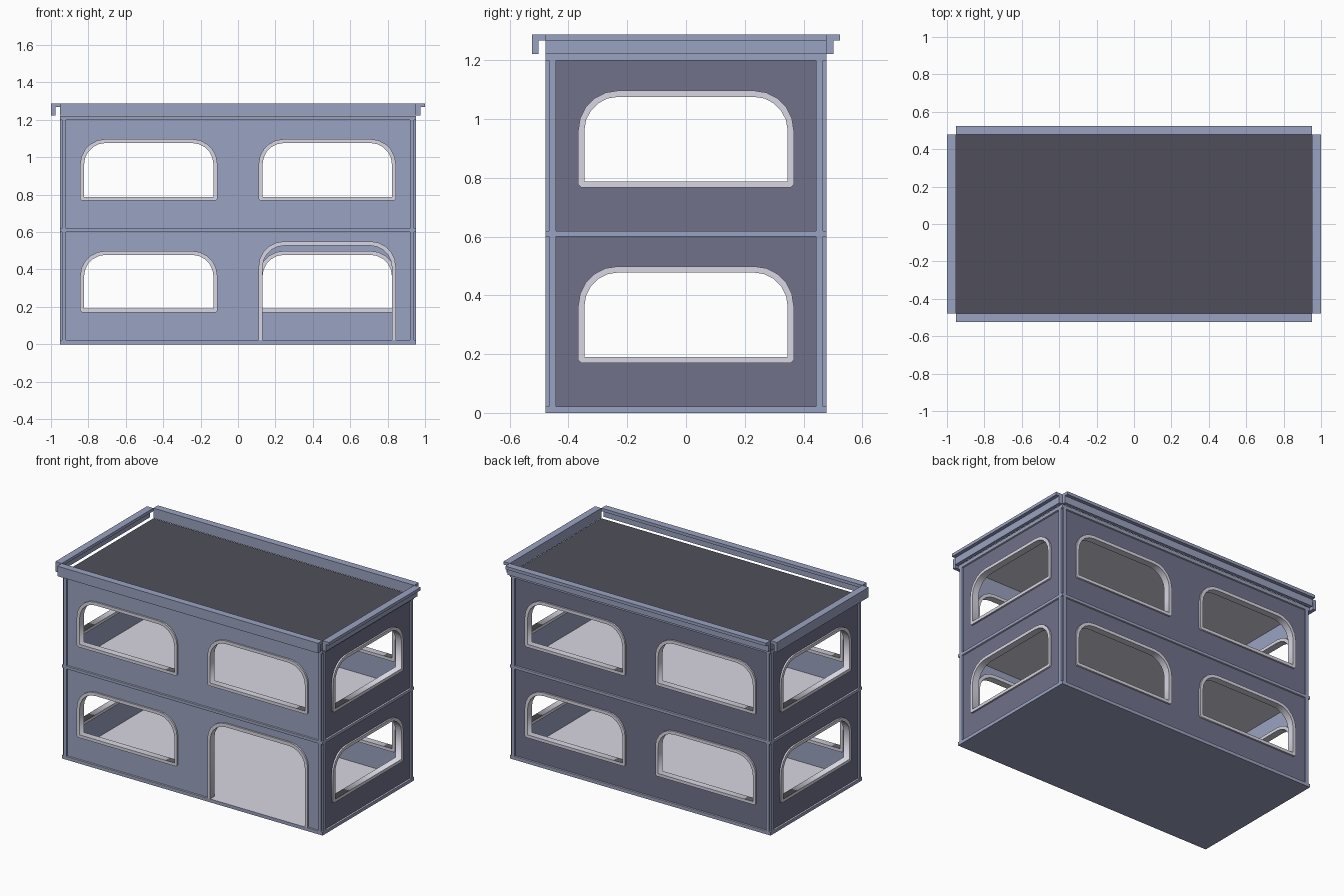
import bpy, bmesh, math
from mathutils import Matrix, Vector

if "Cube" in bpy.data.objects:
    bpy.data.objects.remove(bpy.data.objects["Cube"])


def mat(name, rgb):
    m = bpy.data.materials.new(name)
    lin = [((c / 255 + 0.055) / 1.055) ** 2.4 for c in rgb]
    m.diffuse_color = (*lin, 1)
    m.use_nodes = True
    m.node_tree.nodes["Principled BSDF"].inputs["Base Color"].default_value = m.diffuse_color
    return m


BLUE = mat("blue trim", (154, 162, 193))
SIDE = mat("grey violet wall", (112, 113, 138))
LIGHT = mat("light grey", (216, 214, 226))
DARK = mat("dark grey", (80, 79, 91))


def box(name, lo, hi, material, top=None, bottom=None):
    bm = bmesh.new()
    bmesh.ops.create_cube(bm, size=1)
    for v in bm.verts:
        v.co = Vector([lo[i] + (v.co[i] + 0.5) * (hi[i] - lo[i]) for i in range(3)])
    bm.normal_update()
    for f in bm.faces:
        if top and f.normal.z > 0.5:
            f.material_index = 1
        elif bottom and f.normal.z < -0.5:
            f.material_index = 2
    me = bpy.data.meshes.new(name)
    bm.to_mesh(me)
    bm.free()
    for m in (material, top or material, bottom or material):
        me.materials.append(m)
    ob = bpy.data.objects.new(name, me)
    bpy.context.collection.objects.link(ob)
    return ob


def plate(name, loops, angle, outer, inner, material, back=None):
    """Flat outline with holes, given thickness and stood up facing one side."""
    cu = bpy.data.curves.new(name, 'CURVE')
    cu.dimensions = '2D'
    cu.fill_mode = 'BOTH'
    cu.extrude = (outer - inner) / 2
    for pts in loops:
        sp = cu.splines.new('POLY')
        sp.points.add(len(pts) - 1)
        for p, (x, y) in zip(sp.points, pts):
            p.co = (x, y, 0, 1)
        sp.use_cyclic_u = True
    cu.materials.append(material)
    ob = bpy.data.objects.new(name, cu)
    bpy.context.collection.objects.link(ob)
    ob.matrix_world = (Matrix.Rotation(angle, 4, 'Z') @ Matrix.Rotation(math.pi / 2, 4, 'X')
                       @ Matrix.Translation((0, 0, (outer + inner) / 2)))
    bpy.ops.object.select_all(action='DESELECT')
    ob.select_set(True)
    bpy.context.view_layer.objects.active = ob
    bpy.ops.object.convert(target='MESH')
    # Room side of the plate
    if back:
        me = bpy.context.view_layer.objects.active.data
        me.materials.append(back)
        for f in me.polygons:
            if f.center.z < -0.001:
                f.material_index = 1


def arch(cx, half, z0, z1, r, chamfer=0.0, n=5):
    """Opening outline: bottom left, over the rounded top, to bottom right."""
    left = [(-half + chamfer, z0), (-half, z0 + chamfer)] if chamfer else [(-half, z0)]
    for i in range(n + 1):
        a = math.pi / 2 * i / n
        left.append((-half + r - r * math.cos(a), z1 - r + r * math.sin(a)))
    return [(cx + x, z) for x, z in left] + [(cx - x, z) for x, z in reversed(left)]


HX, HY = 0.953, 0.478      # outer half sizes of the bars
P = 0.011                  # how far the trim stands out from the walls
STOREY = 0.598

# Floor, middle and roof slabs; their edges form the horizontal bars
for name, z0, z1, top, bottom in (("ground_floor", 0, 0.022, LIGHT, BLUE),
                                  ("upper_floor", 0.6, 0.619, LIGHT, LIGHT),
                                  ("roof", 1.199, 1.221, DARK, LIGHT)):
    box(name, (-HX, -HY, z0), (HX, HY, z1), BLUE, top, bottom)

# Walls with openings and frames, storey by storey
sides = (("front", 0, HY, HX - P, (-0.477, 0.477), BLUE),
         ("right", math.pi / 2, HX, HY - P - 0.023, (0,), SIDE),
         ("back", math.pi, HY, HX - P, (-0.477, 0.477), SIDE),
         ("left", -math.pi / 2, HX, HY - P - 0.023, (0,), SIDE))
for side, ang, d, half, centres, wall_mat in sides:
    for s in range(2):
        lo = s * STOREY
        z0, z1 = lo + 0.021, lo + 0.602
        loops = [[(-half, z0 - 0.01), (half, z0 - 0.01), (half, z1), (-half, z1)]]
        for cx in centres:
            if side == "front" and s == 0 and cx > 0:
                outer = arch(cx, 0.367, 0.022, 0.55, 0.135)
                inner = arch(cx, 0.346, 0.022, 0.527, 0.115)
                loops.append(arch(cx, 0.357, 0.0215, 0.539, 0.125))
                plate("door_frame", [outer + inner[::-1]], ang, d, d - 0.045, LIGHT)
            else:
                outer = arch(cx, 0.367, lo + 0.17, lo + 0.499, 0.135, 0.01)
                inner = arch(cx, 0.346, lo + 0.19, lo + 0.478, 0.115)
                loops.append(arch(cx, 0.357, lo + 0.18, lo + 0.489, 0.125))
                plate(side + "_window_frame", [outer, inner], ang, d, d - 0.045, LIGHT)
        plate(side + "_wall", loops, ang, d - P, d - P - 0.023, wall_mat, BLUE)

# Vertical corner strips, one on each face of every corner
for s in range(2):
    z0, z1 = s * STOREY + 0.021, s * STOREY + 0.602
    for sx in (-1, 1):
        for sy in (-1, 1):
            for name, xs, ys in (("corner_strip_long", (0.919, HX - P), (HY - P, HY)),
                                 ("corner_strip_short", (HX - P, HX), (0.443, HY - P))):
                x, y = sorted(sx * v for v in xs), sorted(sy * v for v in ys)
                box(name, (x[0], y[0], z0), (x[1], y[1], z1), BLUE)

# Cornice: ledge plus hanging lip (outer edge on front and left, inner edge on back and right)
T, L, B = 1.288, 1.268, 1.222
W = 0.0235
for side, sign, near_wall in (("front", -1, 0), ("back", 1, 1)):
    o = HY + 2 * W
    y = sorted((sign * HY, sign * o))
    box(side + "_cornice_ledge", (-HX, y[0], L), (HX, y[1], T), BLUE)
    a = HY if near_wall else HY + W
    y = sorted((sign * a, sign * (a + W)))
    box(side + "_cornice_lip", (-HX, y[0], B), (HX, y[1], L), BLUE)
for side, sign, near_wall in (("left", -1, 0), ("right", 1, 1)):
    o = HX + 2 * W
    x = sorted((sign * HX, sign * o))
    box(side + "_cornice_ledge", (x[0], -HY, L), (x[1], HY, T), BLUE)
    a = HX if near_wall else HX + W
    x = sorted((sign * a, sign * (a + W)))
    box(side + "_cornice_lip", (x[0], -HY, B), (x[1], HY, L), BLUE)
